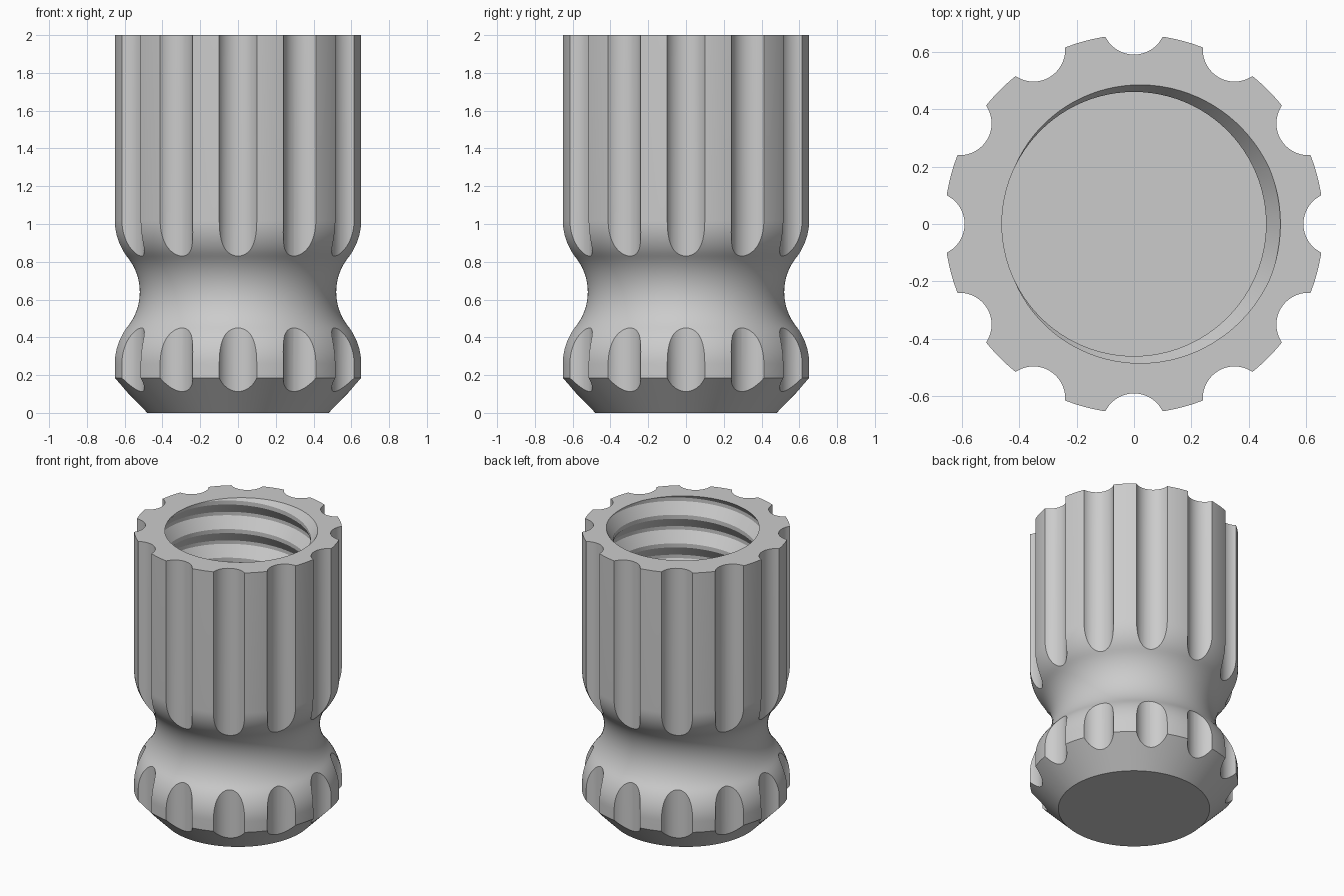
import bpy, bmesh, math
from mathutils import Matrix, Vector

cube = bpy.data.objects.get("Cube")
if cube:
    bpy.data.objects.remove(cube, do_unlink=True)

R, WAIST, WAIST_Z = 0.66, 0.52, 0.64      # outer radius, waist radius, waist height
HALF = 0.38                               # half height of the waist curve
CREST, ROOT, PITCH = 0.46, 0.51, 0.20     # internal thread
FLOOR, TOP = 1.0, 2.0

grey = bpy.data.materials.new("grey_metal")
grey.use_nodes = True
grey.diffuse_color = (0.6, 0.6, 0.6, 1)
grey.node_tree.nodes["Principled BSDF"].inputs["Base Color"].default_value = (0.6, 0.6, 0.6, 1)


def make_object(name, bm):
    bmesh.ops.recalc_face_normals(bm, faces=bm.faces)
    mesh = bpy.data.meshes.new(name)
    bm.to_mesh(mesh)
    bm.free()
    mesh.materials.append(grey)
    obj = bpy.data.objects.new(name, mesh)
    bpy.context.collection.objects.link(obj)
    return obj


def lathe(profile, segments):
    bm = bmesh.new()
    rings = [[bm.verts.new((r * math.cos(a), r * math.sin(a), z))
              for a in (math.tau * i / segments for i in range(segments))]
             for r, z in profile]
    for low, high in zip(rings, rings[1:]):
        for i in range(segments):
            j = (i + 1) % segments
            bm.faces.new((low[i], low[j], high[j], high[i]))
    bm.faces.new(rings[0])
    bm.faces.new(rings[-1])
    return bm


def cut(target, cutter):
    cutter.hide_render = True
    mod = target.modifiers.new("cut", 'BOOLEAN')
    mod.operation, mod.solver, mod.object = 'DIFFERENCE', 'EXACT', cutter
    bpy.context.view_layer.objects.active = target
    bpy.ops.object.modifier_apply(modifier=mod.name)
    bpy.data.objects.remove(cutter, do_unlink=True)


# Body: chamfered foot, waist of two tangent arcs each side, straight grip
drop = R - WAIST
theta = 2 * math.atan(drop / HALF)
arc = HALF / (2 * math.sin(theta))
steps = 10
curve = []                                # (radius, height above the waist)
for i in range(steps + 1):
    a = theta * i / steps
    curve.append((WAIST + arc * (1 - math.cos(a)), arc * math.sin(a)))
for i in range(1, steps + 1):
    a = theta * (1 - i / steps)
    curve.append((R - arc * (1 - math.cos(a)), HALF - arc * math.sin(a)))
profile = [(0.48, 0), (R, 0.185)]
profile += [(r, WAIST_Z - h) for r, h in reversed(curve)]
profile += [(r, WAIST_Z + h) for r, h in curve[1:]]
profile += [(R, TOP)]
body = make_object("knob_body", lathe(profile, 144))

# Flutes: twelve round grooves down the side
bm = bmesh.new()
for i in range(12):
    turn = Matrix.Rotation(math.tau * i / 12, 4, 'Z')
    bmesh.ops.create_cone(bm, cap_ends=True, segments=48, radius1=0.111, radius2=0.111,
                          depth=2.4, matrix=turn @ Matrix.Translation((0.701, 0, 1)))
cut(body, make_object("flute_cutter", bm))

# Threaded bore: a helical strip of crest and root bands, trimmed at both ends
bm = bmesh.new()
seg = 96
bands = [(ROOT, -0.06), (ROOT, 0.06), (CREST, 0.43), (CREST, 0.57)]
strip = []
for i in range(seg * 8):
    a = math.tau * i / seg
    z = FLOOR - 1.5 * PITCH + PITCH * (i / seg - 0.5)
    strip.append([bm.verts.new((r * math.cos(a), r * math.sin(a), z + t * PITCH))
                  for r, t in bands])
for i in range(len(strip) - 1):
    for k in range(3):
        bm.faces.new((strip[i][k], strip[i + 1][k], strip[i + 1][k + 1], strip[i][k + 1]))
    if i + seg + 1 < len(strip):
        bm.faces.new((strip[i][3], strip[i + 1][3], strip[i + seg + 1][0], strip[i + seg][0]))
for height, up in ((FLOOR, -1), (TOP + 0.03, 1)):
    cut_result = bmesh.ops.bisect_plane(
        bm, geom=bm.verts[:] + bm.edges[:] + bm.faces[:], dist=1e-6,
        plane_co=Vector((0, 0, height)), plane_no=Vector((0, 0, up)), clear_outer=True)
    rim = [e for e in cut_result["geom_cut"] if isinstance(e, bmesh.types.BMEdge)]
    bmesh.ops.edgeloop_fill(bm, edges=rim)
cut(body, make_object("thread_cutter", bm))

# Smooth shading with crisp edges
bpy.ops.object.select_all(action='DESELECT')
body.select_set(True)
bpy.context.view_layer.objects.active = body
bpy.ops.object.shade_smooth_by_angle(angle=math.radians(25))
